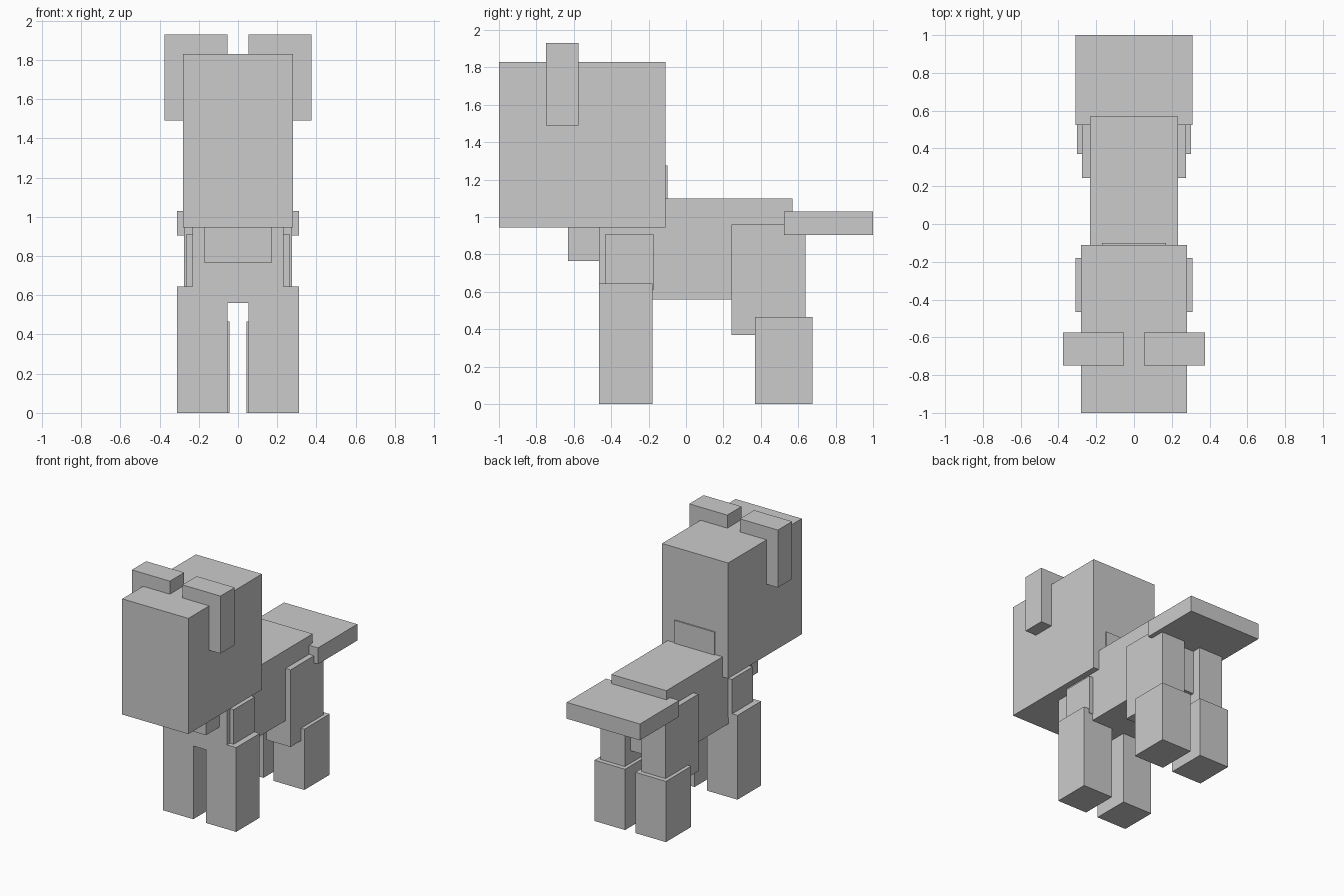
import bpy
import bmesh
from mathutils import Vector

cube = bpy.data.objects.get("Cube")
if cube:
    bpy.data.objects.remove(cube, do_unlink=True)

GREY = (0.6, 0.6, 0.6, 1.0)
grey = bpy.data.materials.new("plain grey")
grey.use_nodes = True
grey.diffuse_color = GREY
grey.node_tree.nodes["Principled BSDF"].inputs["Base Color"].default_value = GREY


def box(name, x, y, z):
    """Flat-faced block spanning the given (low, high) ranges."""
    bm = bmesh.new()
    bmesh.ops.create_cube(bm, size=1)
    size = Vector([r[1] - r[0] for r in (x, y, z)])
    centre = Vector([(r[0] + r[1]) / 2 for r in (x, y, z)])
    bmesh.ops.scale(bm, vec=size, verts=bm.verts)
    bmesh.ops.translate(bm, vec=centre, verts=bm.verts)
    mesh = bpy.data.meshes.new(name)
    bm.to_mesh(mesh)
    bm.free()
    mesh.materials.append(grey)
    obj = bpy.data.objects.new(name, mesh)
    bpy.context.collection.objects.link(obj)
    return obj


def centred(name, half, y, z):
    return box(name, (-half, half), y, z)


def pair(name, x, y, z):
    box("left_" + name, x, y, z)
    box("right_" + name, (-x[1], -x[0]), y, z)


# Head, neck, trunk and flat tail
centred("head", 0.28, (-1.0, -0.11), (0.945, 1.83))
centred("neck", 0.17, (-0.63, -0.10), (0.765, 1.275))
centred("body", 0.233, (-0.465, 0.57), (0.56, 1.10))
centred("tail", 0.31, (0.525, 1.0), (0.905, 1.03))

# Ears straddling the sides of the head
pair("ear", (0.053, 0.375), (-0.748, -0.575), (1.49, 1.93))

# Front legs
pair("front_upper_leg", (0.09, 0.265), (-0.43, -0.175), (0.61, 0.91))
pair("front_lower_leg", (0.053, 0.31), (-0.465, -0.18), (0.0, 0.645))

# Hind legs
pair("hind_thigh", (0.07, 0.275), (0.243, 0.64), (0.37, 0.96))
pair("hind_lower_leg", (0.043, 0.303), (0.37, 0.675), (0.0, 0.465))
